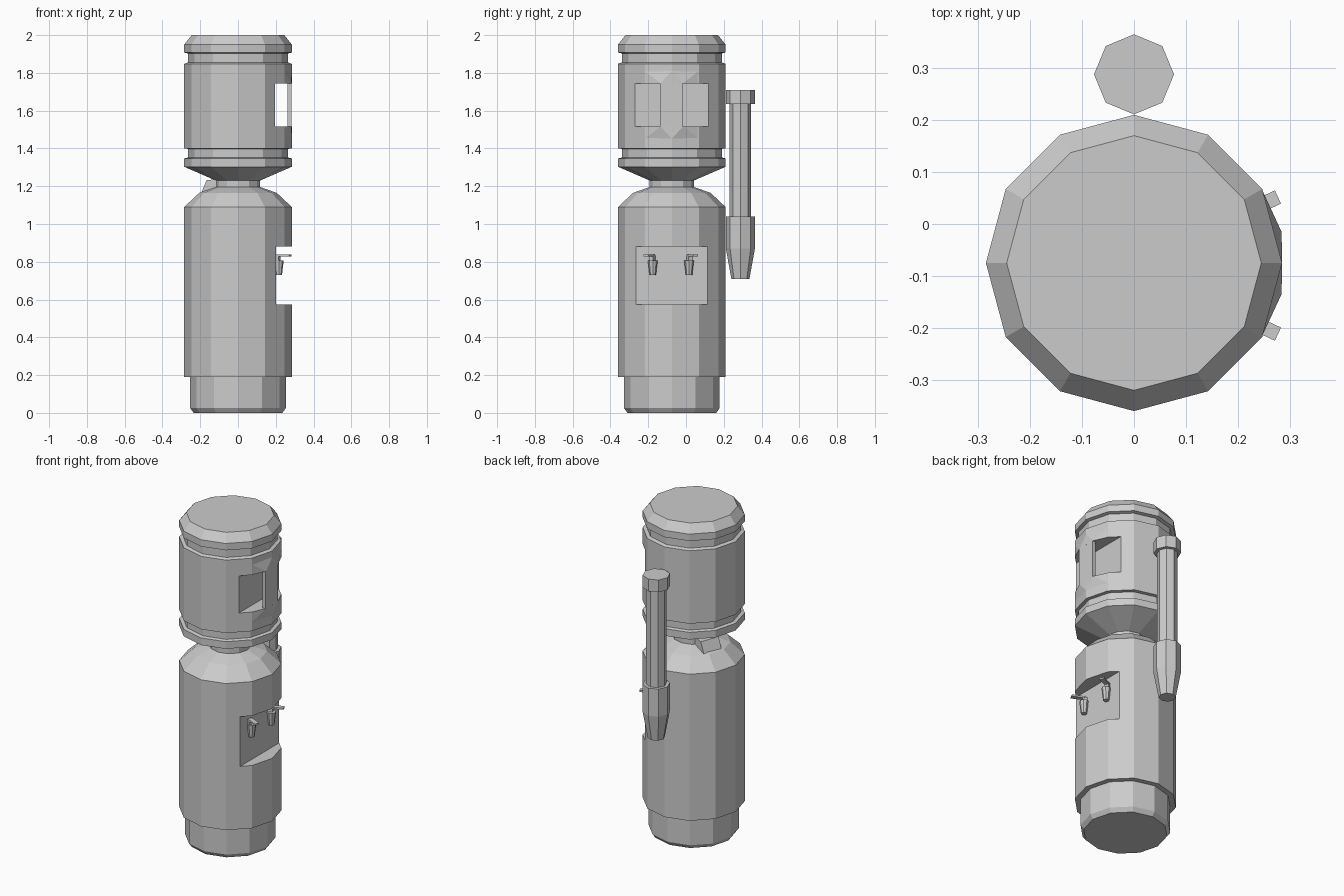
import bpy, bmesh, math
from mathutils import Vector, Matrix

if "Cube" in bpy.data.objects:
    bpy.data.objects.remove(bpy.data.objects["Cube"])

CY = -0.075  # y of the cooler's axis


def finish(name, bm):
    bmesh.ops.recalc_face_normals(bm, faces=bm.faces[:])
    me = bpy.data.meshes.new(name)
    bm.to_mesh(me)
    bm.free()
    ob = bpy.data.objects.new(name, me)
    bpy.context.collection.objects.link(ob)
    return ob


def lathe(name, profile, sides, centre):
    """Closed faceted solid from (radius, z) pairs, bottom to top."""
    bm = bmesh.new()
    rings = []
    for r, z in profile:
        rings.append([bm.verts.new((centre[0] + r * math.cos(2 * math.pi * i / sides),
                                    centre[1] + r * math.sin(2 * math.pi * i / sides), z))
                      for i in range(sides)])
    for a, b in zip(rings, rings[1:]):
        for i in range(sides):
            j = (i + 1) % sides
            bm.faces.new((a[i], a[j], b[j], b[i]))
    bm.faces.new(rings[0][::-1])
    bm.faces.new(rings[-1])
    return finish(name, bm)


def box(name, lo, hi, matrix=Matrix()):
    bm = bmesh.new()
    bmesh.ops.create_cube(bm, size=1)
    lo, hi = Vector(lo), Vector(hi)
    for v in bm.verts:
        v.co = matrix @ Vector([(lo[k] + hi[k]) / 2 + v.co[k] * (hi[k] - lo[k]) for k in range(3)])
    return finish(name, bm)


def hull(name, pts, matrix=Matrix()):
    bm = bmesh.new()
    for p in pts:
        bm.verts.new(matrix @ Vector(p))
    bmesh.ops.convex_hull(bm, input=bm.verts[:])
    return finish(name, bm)


def cut(ob, lo, hi):
    cutter = box("cutter", lo, hi)
    cutter.hide_render = True
    mod = ob.modifiers.new("recess", 'BOOLEAN')
    mod.operation, mod.object, mod.solver = 'DIFFERENCE', cutter, 'EXACT'
    bpy.context.view_layer.objects.active = ob
    bpy.ops.object.modifier_apply(modifier=mod.name)
    bpy.data.objects.remove(cutter)


# Cabinet with tap recess
cabinet = lathe("cabinet", [(0.235, 0), (0.253, 0.025), (0.253, 0.19), (0.285, 0.19), (0.285, 1.09),
                            (0.205, 1.165), (0.12, 1.195)], 12, (0, CY))
cut(cabinet, (0.2, -0.6, 0.575), (0.6, 0.4, 0.88))

# Ribbed bottle with grip recess
bottle = lathe("bottle", [(0.117, 1.18), (0.117, 1.23), (0.285, 1.303), (0.285, 1.347), (0.265, 1.352),
                          (0.265, 1.398), (0.285, 1.4), (0.285, 1.848), (0.265, 1.855), (0.265, 1.903),
                          (0.285, 1.908), (0.285, 1.95), (0.245, 2.0)], 12, (0, CY))
cut(bottle, (0.195, -0.6, 1.517), (0.6, 0.4, 1.745))

# Bottle handle: upright grip and flared ends
box("handle_grip", (0.262, CY - 0.062, 1.517), (0.284, CY + 0.056, 1.745))
for name, z0, z1 in (("handle_top", 1.745, 1.81), ("handle_bottom", 1.517, 1.452)):
    pts = [(0.285, CY, z1)]
    for s in (-1, 1):
        pts += [(0.284, CY + s * 0.06, z0), (0.246, CY + s * 0.142, z0), (0.246, CY + s * 0.142, z1)]
    hull(name, pts)

# Latch wedge on the shoulder beside the neck
latch = [(r, y, z) for y in (-0.06, 0.06)
         for r, z in ((0.1, 1.15), (0.185, 1.165), (0.155, 1.232), (0.1, 1.237))]
hull("neck_latch", latch, Matrix.Translation((0, CY, 0)) @ Matrix.Rotation(math.radians(160), 4, 'Z'))

# Taps with splayed levers
for side, s in (("right", -1), ("left", 1)):
    y = -0.08 + s * 0.096
    at = Matrix.Translation((0.2, y, 0)) @ Matrix.Rotation(s * math.radians(25), 4, 'Z')
    lathe("tap_spout_" + side, [(0.017, 0.73), (0.026, 0.808)], 8, (0.216, y))
    box("tap_stem_" + side, (-0.01, -0.012, 0.785), (0.022, 0.012, 0.832), at)
    box("tap_lever_" + side, (0.005, -0.014, 0.829), (0.085, 0.014, 0.839), at)

# Cup dispenser tube
lathe("cup_dispenser", [(0.048, 0.71), (0.077, 0.87), (0.077, 1.04), (0.057, 1.04), (0.057, 1.635),
                        (0.077, 1.635), (0.077, 1.71)], 8, (0, 0.288))
